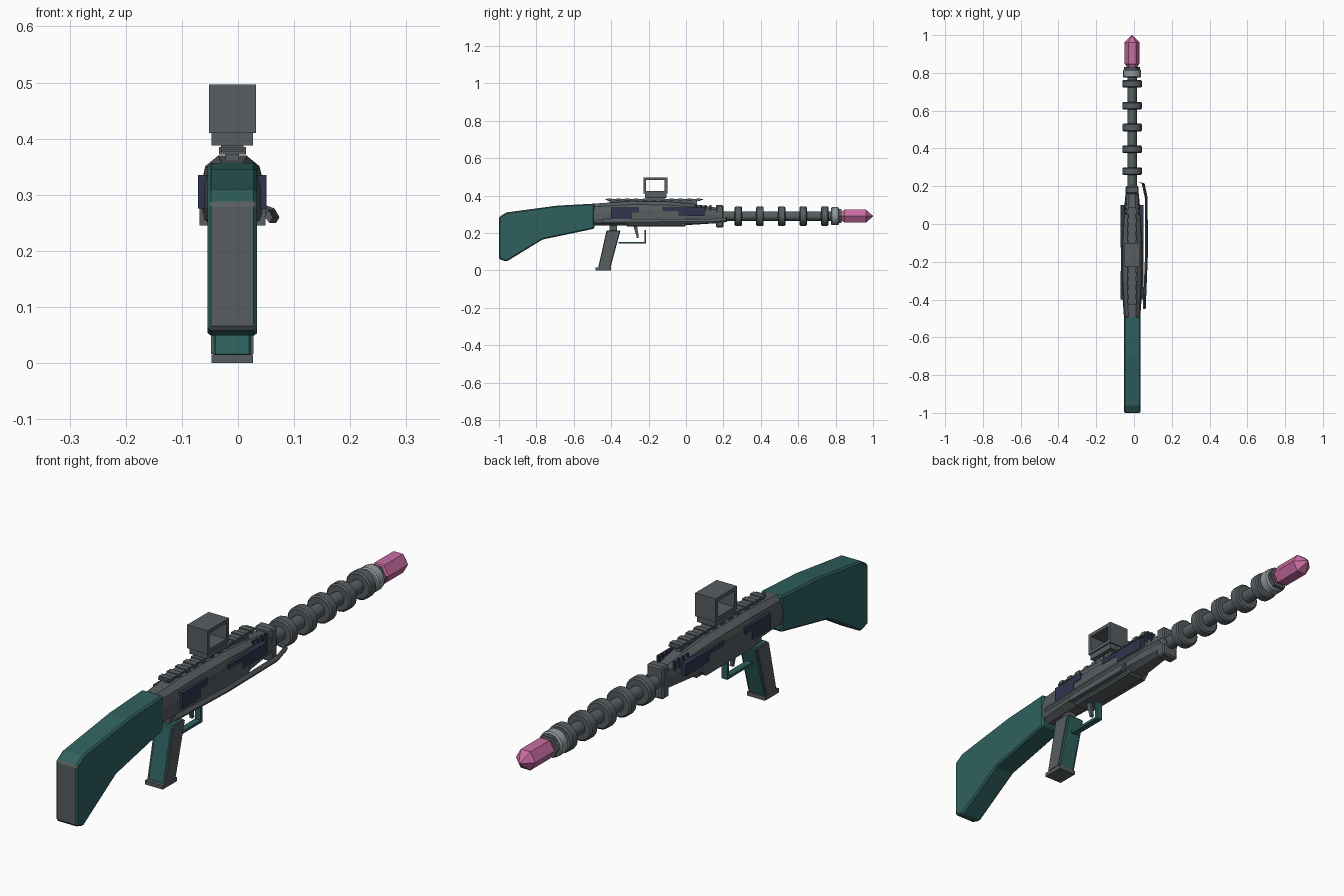
import bpy, bmesh, math
from mathutils import Vector

if "Cube" in bpy.data.objects:
    bpy.data.objects.remove(bpy.data.objects["Cube"])

CX, BZ = -0.01, 0.29   # centre plane and barrel height


def mat(name, *rgb):
    m = bpy.data.materials.new(name)
    m.diffuse_color = (*rgb, 1)
    m.use_nodes = True
    m.node_tree.nodes["Principled BSDF"].inputs["Base Color"].default_value = m.diffuse_color
    return m


GREY = mat("gunmetal", 0.095, 0.11, 0.118)
GREEN = mat("teal", 0.028, 0.118, 0.112)
NAVY = mat("navy", 0.03, 0.035, 0.075)
SILVER = mat("silver", 0.29, 0.32, 0.34)
PINK = mat("pink", 0.58, 0.15, 0.36)


def finish(name, bm, *mats, bevel=0):
    bmesh.ops.recalc_face_normals(bm, faces=bm.faces)
    me = bpy.data.meshes.new(name)
    bm.to_mesh(me)
    bm.free()
    ob = bpy.data.objects.new(name, me)
    bpy.context.collection.objects.link(ob)
    for m in mats:
        me.materials.append(m)
    if bevel:
        b = ob.modifiers.new("bevel", "BEVEL")
        b.width, b.segments = bevel, 1
    return ob


def loft(name, rings, *mats, bevel=0):
    """Skin a closed shape through rings of equal point count."""
    bm = bmesh.new()
    vs = [[bm.verts.new(p) for p in r] for r in rings]
    n = len(rings[0])
    for a, b in zip(vs, vs[1:]):
        for i in range(n):
            j = (i + 1) % n
            bm.faces.new((a[i], a[j], b[j], b[i]))
    bm.faces.new(vs[0])
    bm.faces.new(vs[-1])
    return finish(name, bm, *mats, bevel=bevel)


def slab(name, pts, x0, x1, *mats, bevel=0):
    """Side profile (y, z) extruded across x."""
    return loft(name, [[(x, y, z) for y, z in pts] for x in (x0, x1)], *mats, bevel=bevel)


def box(name, x0, x1, y0, y1, z0, z1, m, bevel=0):
    return slab(name, [(y0, z0), (y1, z0), (y1, z1), (y0, z1)], x0, x1, m, bevel=bevel)


def turned(name, prof, n, m, smooth=True):
    """Profile (y, radius) turned about the barrel axis."""
    rings = [[(CX + r * math.cos(math.tau * i / n), y, BZ + r * math.sin(math.tau * i / n))
              for i in range(n)] for y, r in prof]
    ob = loft(name, rings, m)
    if smooth:
        bpy.context.view_layer.objects.active = ob
        ob.select_set(True)
        bpy.ops.object.shade_smooth_by_angle(angle=math.radians(35))
        ob.select_set(False)


# Stock with a flat butt plate
stock = slab("stock", [(-1, .06), (-.96, .047), (-.767, .165), (-.49, .223),
                       (-.49, .357), (-.69, .346), (-.96, .31), (-1, .285)],
             CX - .044, CX + .044, GREEN, GREY, bevel=.006)
for p in stock.data.polygons:
    p.material_index = int(p.normal.y < -.95)

# Receiver: faceted section, widest in the middle
def section(y, w, zb, zt):
    h = zt - zb
    half = [(.45, 0), (.9, .12), (1, .3), (1, .58), (.85, .86), (.45, 1)]
    pts = half + [(-a, b) for a, b in reversed(half)]
    return [(CX + w * a, y, zb + h * b) for a, b in pts]


loft("receiver", [section(*s) for s in (
    (-.495, .043, .24, .357), (-.40, .05, .24, .363), (-.30, .056, .24, .37),
    (-.10, .057, .24, .368), (.02, .05, .243, .357), (.10, .041, .248, .345),
    (.20, .031, .255, .33))], GREY)
box("lower_housing", CX - .036, CX + .036, -.32, .0, .234, .262, GREY, .006)
box("front_block", CX - .034, CX + .034, .16, .2, .23, .35, GREY, .006)

# Side plates, inlaid panels and fins on both flanks
for s, side in ((1, "right"), (-1, "left")):
    def flank(name, pts, d0, d1, m):
        slab(side + "_" + name, pts, CX + s * d0, CX + s * d1, m)
    flank("side_plate", [(-.32, .245), (-.02, .245), (.0, .265), (.0, .325), (-.32, .325)],
          .04, .059, GREY)
    flank("rear_panel", [(-.40, .276), (-.29, .276), (-.29, .31), (-.25, .31),
                         (-.25, .335), (-.40, .335)], .045, .061, NAVY)
    flank("front_panel", [(-.125, .318), (-.04, .318), (-.04, .29), (.10, .29),
                          (.10, .335), (-.125, .335)], .04, .061, NAVY)
    for i in range(4):
        y = .05 + i * .025
        flank("fin_%d" % (i + 1), [(y, .315), (y + .01, .315), (y + .01, .35), (y, .35)],
              .03, .038, NAVY)

# Bent carrying bar along the right flank
path = [Vector(p) for p in ((.028, .22, .272), (.048, .215, .272), (.064, .14, .266),
                            (.066, -.15, .264), (.054, -.45, .264))]
loft("side_bar", [[(p.x + a, p.y, p.z + b) for a, b in
                   ((-.007, -.003), (.002, -.014), (.008, -.004), (0, .01))] for p in path], GREY)

# Top rail with cross slats
box("top_rail", CX - .02, CX + .02, -.43, .09, .376, .382, GREY)
box("rail_spine", CX - .012, CX + .012, -.41, .06, .345, .377, GREY)
for i in range(11):
    y = -.42 + i * .0475
    box("rail_slat_%d" % (i + 1), CX - .024, CX + .024, y, y + .022, .372, .385, GREY)

# Sight: square tube open across the width
box("sight_mount", CX - .02, CX + .02, -.21, -.115, .375, .392, GREY)
box("sight_base", CX - .037, CX + .037, -.22, -.105, .388, .415, GREY)
y0, y1, z0, z1, t = -.227, -.1, .41, .497, .014
for name, a, b, c, d in (("sight_floor", y0, y1, z0, z0 + t), ("sight_roof", y0, y1, z1 - t, z1),
                         ("sight_rear", y0, y0 + t, z0, z1), ("sight_front", y1 - t, y1, z0, z1)):
    box(name, CX - .042, CX + .042, a, b, c, d, GREY)

# Grip: teal core, grey cheek panels, foot and tang
grip = [(-.47, .012), (-.405, .012), (-.35, .213), (-.425, .213)]
slab("grip", grip, CX - .034, CX + .034, GREEN, bevel=.004)
for s, side in ((1, "right"), (-1, "left")):
    slab(side + "_grip_panel", [(-.466, .016), (-.409, .016), (-.354, .211), (-.421, .211)],
         CX + s * .033, CX + s * .038, GREY)
box("grip_foot", CX - .037, CX + .037, -.483, -.4, 0, .015, GREY)
box("grip_tang", CX - .015, CX + .015, -.41, -.37, .2, .25, GREY)

# Trigger and guard
slab("trigger_guard", [(-.36, .143), (-.213, .143), (-.213, .215), (-.223, .215),
                       (-.223, .153), (-.36, .153)], CX - .012, CX + .012, GREEN)
slab("trigger", [(-.262, .172), (-.252, .176), (-.262, .24), (-.282, .24)],
     CX - .006, CX + .006, GREY)

# Barrel with cooling rings
turned("barrel", [(.18, .025), (.83, .025)], 16, GREY)
for i in range(5):
    y = .28 + i * .1155
    turned("barrel_ring_%d" % (i + 1), [(y - .02, .046), (y - .015, .052), (y + .015, .052),
                                        (y + .02, .046)], 16, GREY)
turned("muzzle_collar", [(.775, .043), (.78, .048), (.812, .048), (.818, .043)], 16, SILVER)
turned("muzzle_nut", [(.815, .043), (.832, .043)], 6, GREY, False)

# Pink hexagonal tip
turned("tip", [(.83, .028), (.842, .034), (.848, .04), (.962, .04), (1, .002)], 6, PINK, False)
